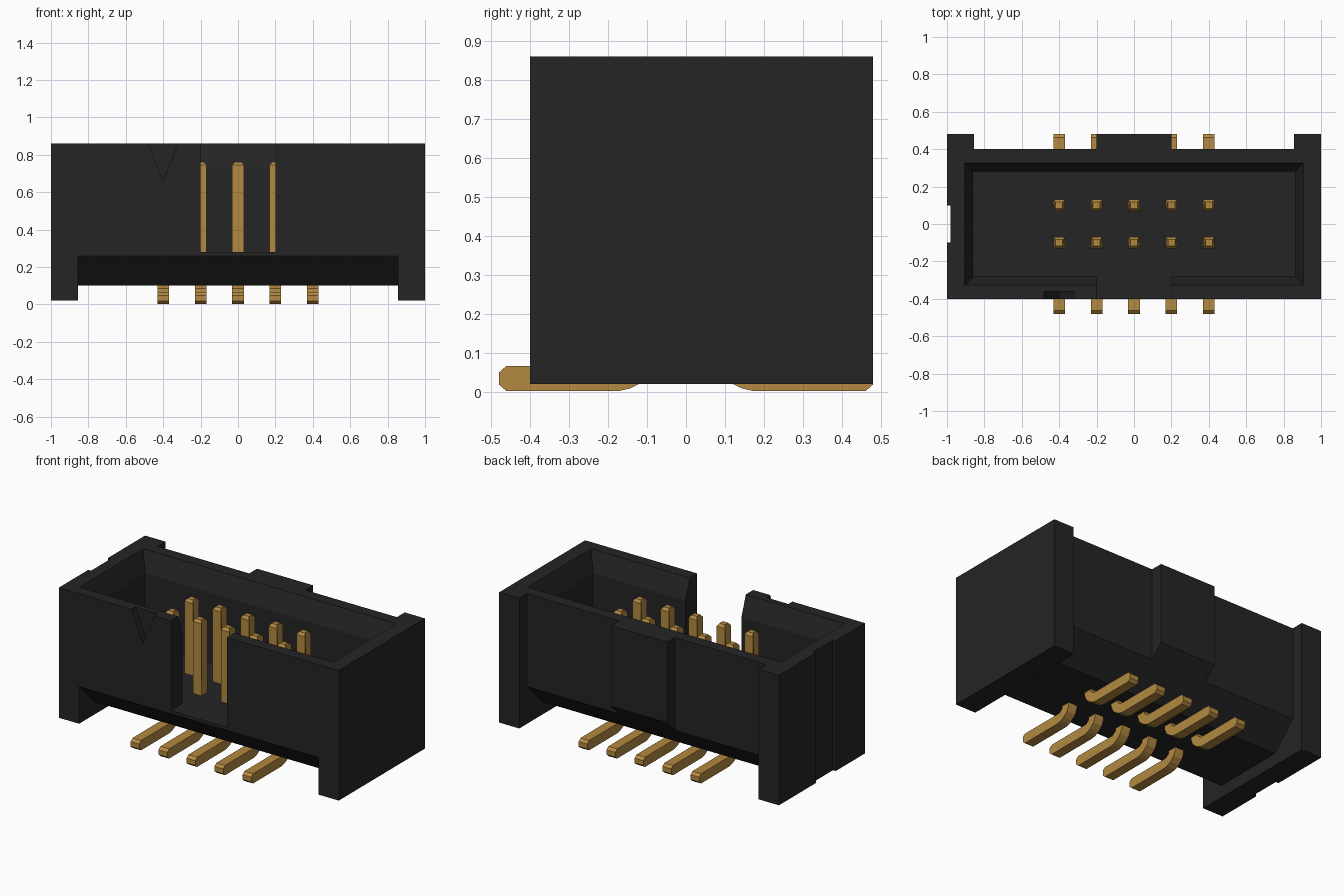
import bpy, bmesh
from mathutils import Vector

if "Cube" in bpy.data.objects:
    bpy.data.objects.remove(bpy.data.objects["Cube"])


def material(name, rgb):
    m = bpy.data.materials.new(name)
    m.diffuse_color = (*rgb, 1)
    m.use_nodes = True
    m.node_tree.nodes["Principled BSDF"].inputs["Base Color"].default_value = m.diffuse_color
    return m


BLACK = material("black plastic", (0.018, 0.018, 0.018))
GOLD = material("gold metal", (0.45, 0.25, 0.052))


def loft(name, rings, mat):
    """Solid through matching rings of points, closed at both ends."""
    bm = bmesh.new()
    vs = [[bm.verts.new(p) for p in ring] for ring in rings]
    n = len(vs[0])
    for a, b in zip(vs, vs[1:]):
        for i in range(n):
            j = (i + 1) % n
            bm.faces.new((a[i], a[j], b[j], b[i]))
    bm.faces.new(vs[0])
    bm.faces.new(vs[-1])
    bmesh.ops.recalc_face_normals(bm, faces=bm.faces)
    me = bpy.data.meshes.new(name)
    bm.to_mesh(me)
    bm.free()
    me.materials.append(mat)
    ob = bpy.data.objects.new(name, me)
    bpy.context.collection.objects.link(ob)
    return ob


def prism(name, pts, lo, hi, axis, mat=BLACK):
    """Profile extruded along x (pts are y,z), y (x,z) or z (x,y)."""
    return loft(name, [[Vector(p[:axis] + (d,) + p[axis:]) for p in pts]
                       for d in (lo, hi)], mat)


def rect(x, y, z):
    return [(-x, -y, z), (x, -y, z), (x, y, z), (-x, y, z)]


# Housing: plan outline with end posts, rear key boss and left side groove
outline = [(-1, -.4), (1, -.4), (1, .48), (.855, .48), (.855, .4),
           (.2, .4), (.2, .48), (-.2, .48), (-.2, .4), (-.855, .4),
           (-.855, .48), (-1, .48), (-1, .1), (-.98, .1), (-.98, -.1), (-1, -.1)]
housing = prism("housing", outline, .02, .86, 2)

cutters = [
    # sloped underside between the end posts
    prism("underside_cutter", [(-.7, -.1), (-.7, .56), (-.24, .1),
                               (.24, .1), (.7, .56), (.7, -.1)], -.855, .855, 0),
    # cavity with a flared rim
    loft("cavity_cutter", [rect(.86, .28, .28), rect(.86, .28, .73),
                           rect(.905, .325, .86), rect(.905, .325, 1)], BLACK),
    # polarising slot in the front wall
    prism("slot_cutter", [(-.2, .28), (.2, .28), (.2, 1), (-.2, 1)], -.6, -.2, 1),
    # triangular first-pin mark
    prism("mark_cutter", [(-.4, .66), (-.32, .86), (-.32, 1),
                          (-.48, 1), (-.48, .86)], -.6, -.36, 1),
]
for c in cutters:
    c.hide_render = True
    mod = housing.modifiers.new(c.name, 'BOOLEAN')
    mod.operation = 'DIFFERENCE'
    mod.solver = 'EXACT'
    mod.object = c
dg = bpy.context.evaluated_depsgraph_get()
cut_mesh = bpy.data.meshes.new_from_object(housing.evaluated_get(dg))
housing.modifiers.clear()
housing.data = cut_mesh
for c in cutters:
    bpy.data.objects.remove(c)

# Pins: bent side profile (y,z) of a front pin, mirrored for the back row
pin_profile = [(-.48, .018), (-.462, .002), (-.17, .002), (-.143, .008),
               (-.115, .022), (-.085, .048), (-.07, .085), (-.07, .745),
               (-.083, .762), (-.117, .762), (-.13, .745), (-.13, .085),
               (-.155, .065), (-.462, .065), (-.48, .049)]
for row, s in (("front", 1), ("back", -1)):
    for i in range(5):
        pin = prism(f"{row}_pin_{i + 1}", [(s * y, z) for y, z in pin_profile],
                    -.031, .031, 0, GOLD)
        for v in pin.data.vertices:      # taper the tip
            if v.co.z > .75:
                v.co.x *= .6
        pin.location.x = (i - 2) * .2
